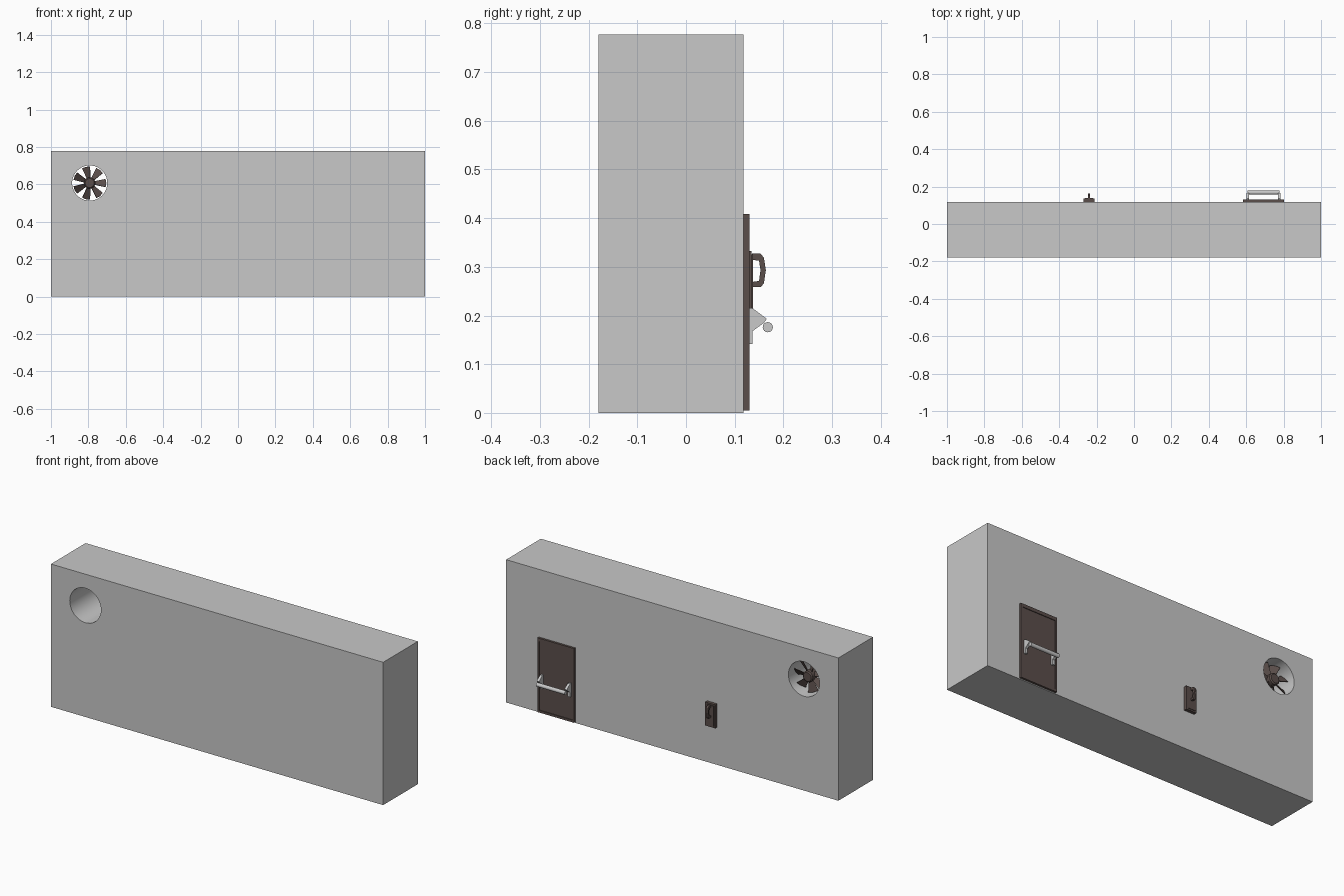
import bpy, bmesh, math
from mathutils import Vector

if "Cube" in bpy.data.objects:
    bpy.data.objects.remove(bpy.data.objects["Cube"])


def material(name, rgb):
    m = bpy.data.materials.new(name)
    m.diffuse_color = (*rgb, 1)
    m.use_nodes = True
    m.node_tree.nodes["Principled BSDF"].inputs["Base Color"].default_value = m.diffuse_color
    return m


GREY = material("wall grey", (0.58, 0.58, 0.58))
BROWN = material("dark brown", (0.105, 0.077, 0.07))


def finish(name, bm, mat, smooth=False):
    bmesh.ops.recalc_face_normals(bm, faces=bm.faces)
    me = bpy.data.meshes.new(name)
    bm.to_mesh(me)
    bm.free()
    ob = bpy.data.objects.new(name, me)
    bpy.context.collection.objects.link(ob)
    me.materials.append(mat)
    if smooth:
        bpy.ops.object.select_all(action='DESELECT')
        ob.select_set(True)
        bpy.context.view_layer.objects.active = ob
        bpy.ops.object.shade_smooth_by_angle(angle=math.radians(35))
    return ob


def box(name, lo, hi, mat):
    bm = bmesh.new()
    bmesh.ops.create_cube(bm, size=1)
    for v in bm.verts:
        v.co = [lo[i] + (v.co[i] + 0.5) * (hi[i] - lo[i]) for i in range(3)]
    return finish(name, bm, mat)


def prism(name, outline, x0, x1, mat, smooth=False):
    """Extrude a (y, z) outline along x."""
    bm = bmesh.new()
    f = bm.faces.new([bm.verts.new((x0, y, z)) for y, z in outline])
    new = bmesh.ops.extrude_face_region(bm, geom=[f])["geom"]
    bmesh.ops.translate(bm, vec=(x1 - x0, 0, 0),
                        verts=[g for g in new if isinstance(g, bmesh.types.BMVert)])
    return finish(name, bm, mat, smooth)


def lathe_y(name, rings, x, z, mat, sides=32):
    """Closed turned solid along y; rings are (y, radius)."""
    bm = bmesh.new()
    loops = [[bm.verts.new((x + r * math.cos(2 * math.pi * i / sides), y,
                            z + r * math.sin(2 * math.pi * i / sides)))
              for i in range(sides)] for y, r in rings]
    for a, b in zip(loops, loops[1:]):
        for i in range(sides):
            j = (i + 1) % sides
            bm.faces.new((a[i], a[j], b[j], b[i]))
    bm.faces.new(loops[0])
    bm.faces.new(loops[-1])
    return finish(name, bm, mat, True)


BACK = 0.118                      # y of the wall's back face
FX, FZ, FR = -0.793, 0.607, 0.094  # fan hole

# wall with round fan opening
wall = box("wall", (-1, -0.18, 0), (1, BACK, 0.777), GREY)
cutter = lathe_y("hole_cutter", [(-0.5, FR), (0.5, FR)], FX, FZ, GREY, 40)
cutter.hide_render = True
mod = wall.modifiers.new("hole", 'BOOLEAN')
mod.operation, mod.solver, mod.object = 'DIFFERENCE', 'EXACT', cutter
bpy.ops.object.select_all(action='DESELECT')
wall.select_set(True)
bpy.context.view_layer.objects.active = wall
bpy.ops.object.modifier_apply(modifier="hole")
bpy.data.objects.remove(cutter)
bpy.ops.object.shade_smooth_by_angle(angle=math.radians(35))

# fan hub and seven pitched blades
FY = 0.065
lathe_y("fan_hub", [(FY - 0.025, 0.024), (FY - 0.02, 0.03), (FY + 0.02, 0.03),
                    (FY + 0.025, 0.024)], FX, FZ, BROWN, 24)
pitch = math.radians(35)
bm = bmesh.new()
for k in range(7):
    a = 2 * math.pi * k / 7
    r = Vector((math.cos(a), 0, math.sin(a)))
    t = Vector((math.sin(a), 0, -math.cos(a)))
    chord = t * math.cos(pitch) - Vector((0, math.sin(pitch), 0))
    normal = t * math.sin(pitch) + Vector((0, math.cos(pitch), 0))
    shape = [(0.026, -0.011), (0.085, -0.026), (0.089, 0), (0.085, 0.026), (0.026, 0.011)]
    sides = [[bm.verts.new(Vector((FX, FY, FZ)) + r * p + chord * q + normal * s)
              for p, q in shape] for s in (-0.0015, 0.0015)]
    for s in sides:
        bm.faces.new(s)
    for i in range(5):
        j = (i + 1) % 5
        bm.faces.new((sides[0][i], sides[0][j], sides[1][j], sides[1][i]))
finish("fan_blades", bm, BROWN)

# door panel and raised frame
DX0, DX1, DZ0, DZ1, DY = 0.583, 0.803, 0.005, 0.409, 0.13
box("door_panel", (DX0 + 0.005, BACK - 0.005, DZ0), (DX1 - 0.005, DY - 0.004, DZ1 - 0.005), BROWN)
for n, x in (("right", DX0), ("left", DX1 - 0.01)):
    box("door_frame_" + n, (x, BACK - 0.005, DZ0), (x + 0.01, DY, DZ1), BROWN)
box("door_frame_top", (DX0 + 0.01, BACK - 0.005, DZ1 - 0.018), (DX1 - 0.01, DY, DZ1), BROWN)
box("door_frame_bottom", (DX0 + 0.01, BACK - 0.005, DZ0), (DX1 - 0.01, DY, DZ0 + 0.012), BROWN)

# push bar: two brackets and a round bar
bracket = [(0.124, 0.142), (0.137, 0.142), (0.137, 0.168), (0.16, 0.185),
           (0.166, 0.193), (0.137, 0.215), (0.124, 0.215)]
for n, x in (("right", 0.602), ("left", 0.769)):
    prism("bar_bracket_" + n, bracket, x, x + 0.014, GREY)
bar = [(0.168 + 0.0105 * math.cos(i * math.pi / 8), 0.176 + 0.0105 * math.sin(i * math.pi / 8))
       for i in range(16)]
prism("push_bar", bar, 0.606, 0.779, GREY, True)

# switch box with a thin raised cover
box("switch_box", (-0.27, BACK - 0.002, 0.205), (-0.21, 0.135, 0.333), BROWN)
box("switch_cover", (-0.262, 0.13, 0.213), (-0.218, 0.138, 0.325), BROWN)

# C-shaped switch handle
handle = [(0.136, 0.327), (0.153, 0.327), (0.16, 0.319), (0.164, 0.293), (0.16, 0.266),
          (0.154, 0.259), (0.136, 0.259), (0.136, 0.269), (0.15, 0.271), (0.153, 0.293),
          (0.15, 0.313), (0.136, 0.314)]
prism("switch_handle", handle, -0.246, -0.234, BROWN)
